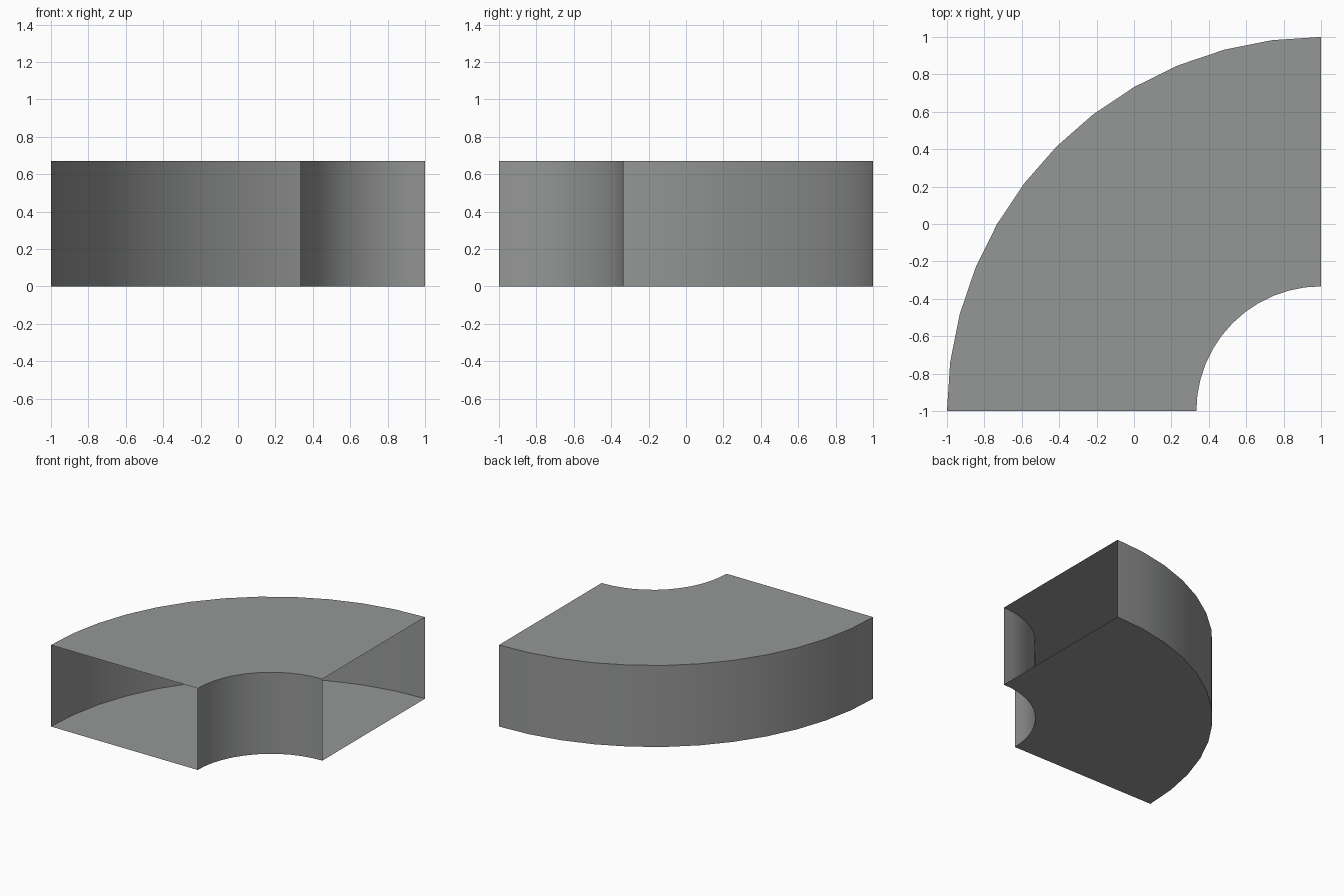
import bpy, bmesh, math

if "Cube" in bpy.data.objects:
    bpy.data.objects.remove(bpy.data.objects["Cube"])

CX, CY = 1.0, -1.0            # bend centre
R_OUT, R_IN, H = 2.0, 2 / 3, 0.67
STEPS = 12

grey = bpy.data.materials.new("duct grey")
grey.diffuse_color = (0.30, 0.31, 0.305, 1)
grey.use_nodes = True
grey.node_tree.nodes["Principled BSDF"].inputs["Base Color"].default_value = grey.diffuse_color

# Rectangular section swept through a quarter turn, both ends open
bm = bmesh.new()
section = [(R_OUT, 0), (R_OUT, H), (R_IN, H), (R_IN, 0)]
rings = []
for i in range(STEPS + 1):
    a = math.pi - math.radians(90) * i / STEPS
    rings.append([bm.verts.new((CX + r * math.cos(a), CY + r * math.sin(a), z))
                  for r, z in section])
for a, b in zip(rings, rings[1:]):
    for k in range(4):
        n = (k + 1) % 4
        bm.faces.new((a[k], a[n], b[n], b[k]))

# Make every wall face outward from the middle of the duct
for f in bm.faces:
    c = f.calc_center_median()
    ang = math.atan2(c.y - CY, c.x - CX)
    mid = (R_OUT + R_IN) / 2
    c.x -= CX + mid * math.cos(ang)
    c.y -= CY + mid * math.sin(ang)
    c.z -= H / 2
    f.normal_update()
    if f.normal.dot(c) < 0:
        f.normal_flip()

mesh = bpy.data.meshes.new("curved_duct")
bm.to_mesh(mesh)
bm.free()
mesh.materials.append(grey)
duct = bpy.data.objects.new("curved_duct", mesh)
bpy.context.collection.objects.link(duct)

# Smooth curved walls, sharp long edges
bpy.context.view_layer.objects.active = duct
duct.select_set(True)
bpy.ops.object.shade_smooth_by_angle(angle=math.radians(30))
